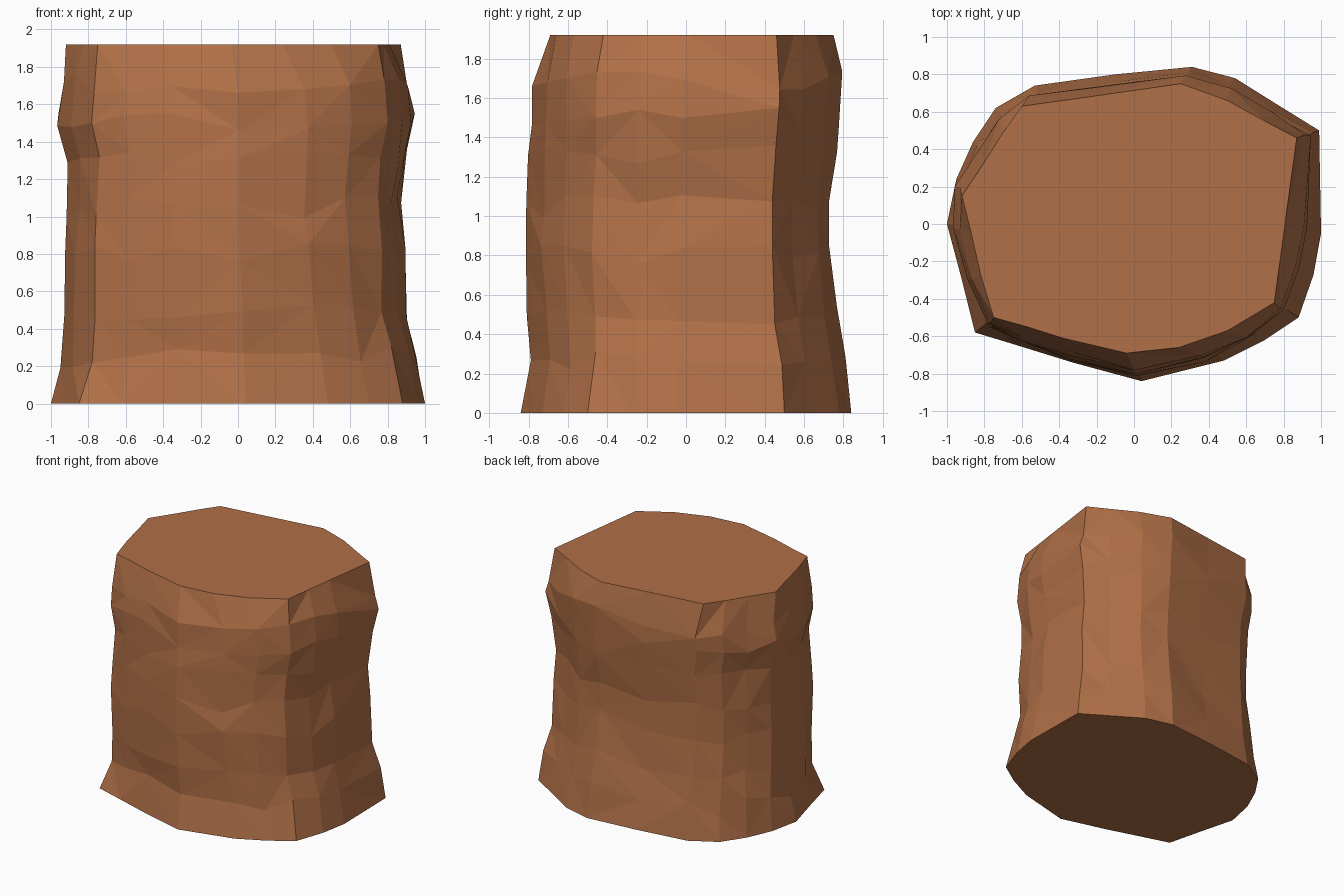
import bpy
import bmesh
import random
from mathutils import Vector

random.seed(11)

default_cube = bpy.data.objects.get("Cube")
if default_cube:
    bpy.data.objects.remove(default_cube, do_unlink=True)


def make_material(name, color):
    material = bpy.data.materials.new(name)
    material.use_nodes = True
    material.diffuse_color = color
    shader = material.node_tree.nodes["Principled BSDF"]
    shader.inputs["Base Color"].default_value = color
    shader.inputs["Roughness"].default_value = 0.9
    return material


# Matching outlines of the foot and the cut top, counter-clockwise
foot_outline = [
    (1, -.05), (.99, .5), (.78, .63), (.54, .78), (.31, .84), (-.1, .8), (-.53, .74),
    (-.74, .62), (-.86, .44), (-.95, .24), (-1, 0), (-.92, -.3), (-.85, -.58),
    (-.62, -.65), (-.33, -.74), (.04, -.84), (.48, -.73), (.7, -.62), (.88, -.5), (.96, -.27)]
top_outline = [
    (.81, .02), (.87, .46), (.7, .55), (.5, .66), (.25, .75), (-.17, .69), (-.6, .63),
    (-.7, .49), (-.8, .33), (-.92, .15), (-.87, -.05), (-.82, -.27), (-.75, -.5),
    (-.57, -.55), (-.38, -.61), (-.04, -.69), (.24, -.66), (.5, -.57), (.75, -.42), (.78, -.2)]
# Sharp front corners that wear rounder between the two ends
worn_corners = (12, 18)

# Trunk rings: height, blend to top outline, reach to left, right, back, front
rings = [
    (0, 0, 1, 1, .84, .84),
    (.25, .1, .95, .96, .81, .79),
    (.5, .2, .91, .94, .76, .81),
    (.8, .35, .9, .93, .735, .82),
    (1.05, .4, .88, .92, .735, .81),
    (1.3, .4, .91, .91, .765, .8),
    (1.5, .45, .945, .96, .785, .79),
    (1.7, .5, .925, .93, .8, .78),
    (1.92, 1, .87, .92, .75, .69)]


def ring_points(height, blend, left, right, back, front):
    """Blend the two outlines and stretch them to the ring's reach."""
    mixed = [Vector(a).lerp(Vector(b), blend) for a, b in zip(foot_outline, top_outline)]
    xs, ys = [p.x for p in mixed], [p.y for p in mixed]
    rough = 0 < blend < 1
    points = []
    for i, p in enumerate(mixed):
        x = p.x / max(xs) * left if p.x > 0 else p.x / min(xs) * -right
        y = p.y / max(ys) * back if p.y > 0 else p.y / min(ys) * -front
        swell = random.uniform(.985, 1.01) if rough else 1
        if rough and i in worn_corners:
            swell -= .035
        shift = random.uniform(-.06, .06) if rough else 0
        points.append(Vector((x * swell, y * swell, height + shift)))
    return points


# Rough-hewn trunk: lofted bark walls closed by flat cut ends
bm = bmesh.new()
loops = [[bm.verts.new(p) for p in ring_points(*ring)] for ring in rings]
count = len(foot_outline)
for lower, upper in zip(loops, loops[1:]):
    for i in range(count):
        j = (i + 1) % count
        a, b, c, d = lower[i], lower[j], upper[j], upper[i]
        if random.random() < .5:
            bm.faces.new((a, b, c))
            bm.faces.new((a, c, d))
        else:
            bm.faces.new((a, b, d))
            bm.faces.new((b, c, d))
bm.faces.new(loops[-1])
bm.faces.new(list(reversed(loops[0])))
bmesh.ops.recalc_face_normals(bm, faces=bm.faces)

mesh = bpy.data.meshes.new("tree_stump")
bm.to_mesh(mesh)
bm.free()
mesh.materials.append(make_material("warm brown wood", (.44, .163, .064, 1)))
stump = bpy.data.objects.new("tree_stump", mesh)
bpy.context.collection.objects.link(stump)
